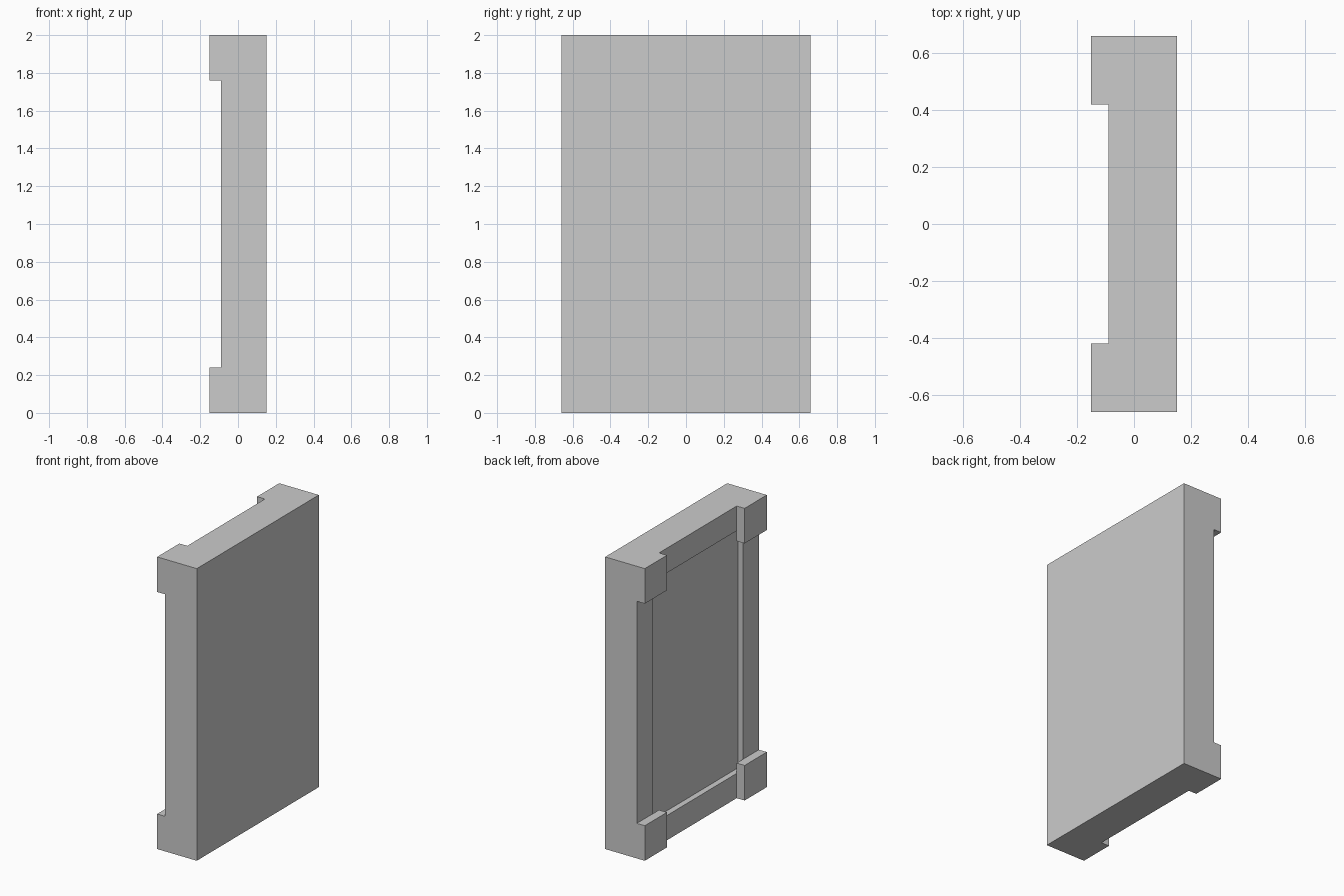
import bpy
import bmesh
from mathutils import Matrix

cube = bpy.data.objects.get("Cube")
if cube:
    bpy.data.objects.remove(cube, do_unlink=True)

grey = bpy.data.materials.new("plain_grey")
grey.use_nodes = True
colour = (0.6, 0.6, 0.6, 1)
grey.diffuse_color = colour
grey.node_tree.nodes["Principled BSDF"].inputs["Base Color"].default_value = colour

HALF_W, HEIGHT, BORDER = 0.66, 2.0, 0.24
BACK, FRAME, BLOCK, RECESS = 0.15, -0.09, -0.15, 0.04


def box(bm, lo, hi):
    size = [b - a for a, b in zip(lo, hi)]
    mid = [(a + b) / 2 for a, b in zip(lo, hi)]
    return bmesh.ops.create_cube(
        bm, size=1, matrix=Matrix.Translation(mid) @ Matrix.Diagonal((*size, 1)))


def finish(bm, name):
    mesh = bpy.data.meshes.new(name)
    bmesh.ops.recalc_face_normals(bm, faces=bm.faces)
    bm.to_mesh(mesh)
    bm.free()
    mesh.materials.append(grey)
    obj = bpy.data.objects.new(name, mesh)
    bpy.context.collection.objects.link(obj)


# Slab with its panel inset and pushed in, leaving a raised frame
bm = bmesh.new()
box(bm, (FRAME, -HALF_W, 0), (BACK, HALF_W, HEIGHT))
bm.normal_update()
panel = min(bm.faces, key=lambda f: f.calc_center_median().x)
bmesh.ops.inset_individual(bm, faces=[panel], thickness=BORDER)
inner = bmesh.ops.extrude_face_region(bm, geom=[panel])
verts = [v for v in inner["geom"] if isinstance(v, bmesh.types.BMVert)]
bmesh.ops.translate(bm, verts=verts, vec=(RECESS, 0, 0))
if panel.is_valid:
    bmesh.ops.delete(bm, geom=[panel], context="FACES_ONLY")
finish(bm, "framed_panel")

# Raised square block on each corner of the frame
for side, y in (("front", -HALF_W), ("back", HALF_W - BORDER)):
    for level, z in (("lower", 0), ("upper", HEIGHT - BORDER)):
        bm = bmesh.new()
        box(bm, (BLOCK, y, z), (FRAME, y + BORDER, z + BORDER))
        finish(bm, f"{level}_{side}_corner_block")
